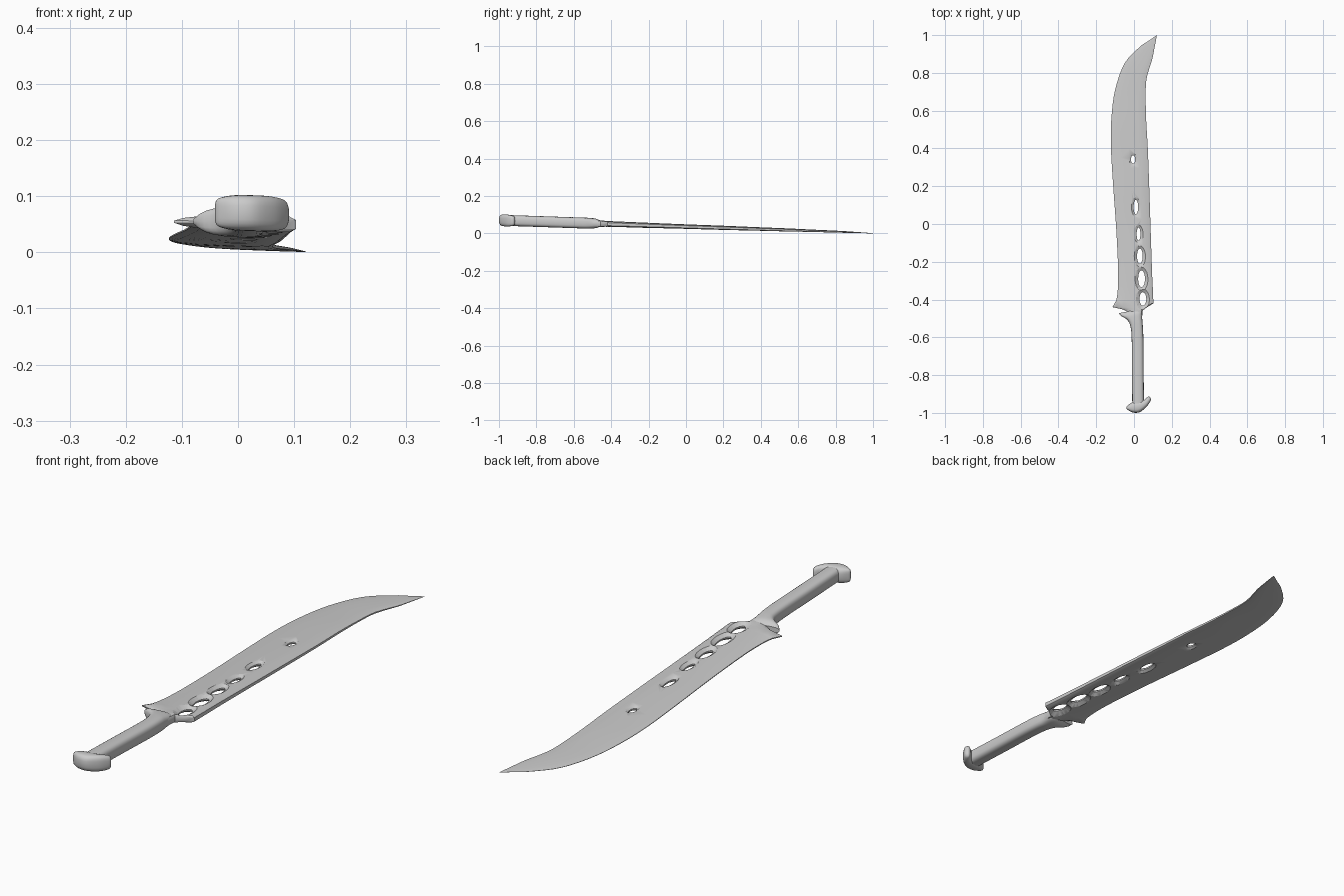
import bpy, bmesh, math

if "Cube" in bpy.data.objects:
    bpy.data.objects.remove(bpy.data.objects["Cube"], do_unlink=True)

steel = bpy.data.materials.new("grey steel")
steel.use_nodes = True
colour = (0.6, 0.6, 0.6, 1)
steel.diffuse_color = colour
steel.node_tree.nodes["Principled BSDF"].inputs["Base Color"].default_value = colour


def plane_z(x, y):
    """Height of the sword's slightly tilted centre plane."""
    return 0.034 * (1 - y) - 0.02 * (x - 0.12) + 0.001


def smooth_stations(st, steps=4):
    """Catmull-Rom interpolation of the stations."""
    out = []
    for i in range(len(st) - 1):
        quad = [st[max(i - 1, 0)], st[i], st[i + 1], st[min(i + 2, len(st) - 1)]]
        for k in range(steps):
            t = k / steps
            out.append(tuple(
                b + t / 2 * (c - a + t * (2 * a - 5 * b + 4 * c - d + t * (3 * (b - c) + d - a)))
                for a, b, c, d in zip(*quad)))
    return out + [st[-1]]


def make_object(name, rings):
    """Skin a list of closed rings of (x, y, offset) and cap both ends."""
    bm = bmesh.new()
    loops = [[bm.verts.new((x, y, plane_z(x, y) + w)) for x, y, w in r] for r in rings]
    n = len(loops[0])
    for a, b in zip(loops, loops[1:]):
        for i in range(n):
            j = (i + 1) % n
            bm.faces.new((a[i], a[j], b[j], b[i]))
    bm.faces.new(loops[0])
    bm.faces.new(loops[-1])
    bmesh.ops.recalc_face_normals(bm, faces=bm.faces)
    mesh = bpy.data.meshes.new(name)
    bm.to_mesh(mesh)
    bm.free()
    ob = bpy.data.objects.new(name, mesh)
    bpy.context.collection.objects.link(ob)
    mesh.materials.append(steel)
    return ob


def loft(name, stations, section):
    """Each station: left x, left y, right x, right y, half thickness."""
    return make_object(name, [
        [(lx + (rx - lx) * u, ly + (ry - ly) * u, h * w) for u, w in section]
        for lx, ly, rx, ry, h in stations])


def rounded_section(power, n=24):
    pts = []
    for i in range(n):
        c, s = math.cos(math.tau * i / n), math.sin(math.tau * i / n)
        pts.append((0.5 - 0.5 * math.copysign(abs(c) ** power, c),
                    math.copysign(abs(s) ** power, s)))
    return pts


def finish(ob, angle):
    bpy.ops.object.select_all(action='DESELECT')
    ob.select_set(True)
    bpy.context.view_layer.objects.active = ob
    for m in list(ob.modifiers):
        bpy.ops.object.modifier_apply(modifier=m.name)
    bpy.ops.object.shade_smooth_by_angle(angle=math.radians(angle))


# Blade: thin cutting edge on the left, blunt spine on the right
body = smooth_stations([
    (.119, .999, .121, .998, .0005), (.075, .968, .108, .93, .002),
    (.03, .937, .096, .87, .003), (-.05, .85, .066, .767, .005),
    (-.10, .71, .062, .66, .006), (-.12, .555, .065, .54, .008),
    (-.122, .40, .073, .40, .009), (-.109, .185, .081, .185, .011),
    (-.094, -.026, .088, -.026, .012), (-.084, -.24, .095, -.24, .014),
    (-.086, -.35, .1, -.35, .015), (-.094, -.405, .102, -.40, .0155)])
root = [(-.114, -.44, .103, -.42, .016), (-.06, -.452, .075, -.437, .017),
        (-.035, -.465, .045, -.458, .018), (-.03, -.52, .042, -.52, .018)]
upper = [(0, .12), (.08, .45), (.25, .75), (.5, .95), (.75, 1), (.95, .85), (1, .5)]
blade = loft("blade", body + root, upper + [(u, -w) for u, w in reversed(upper)])

# Row of oval holes with flared rims, cut along the spine
for x, y, rx, ry in [(-.005, .342, .011, .022), (.01, .09, .012, .038),
                     (.024, -.053, .010, .035), (.031, -.17, .015, .040),
                     (.04, -.29, .018, .045), (.047, -.397, .018, .036)]:
    rings = []
    for w, grow in [(-.03, .042), (-.003, 0), (.003, 0), (.03, .042)]:
        rings.append([(x + (rx + grow) * math.cos(a), y + (ry + grow) * math.sin(a), w)
                      for a in (math.tau * i / 20 for i in range(20))])
    cutter = make_object("hole_cutter", rings)
    cutter.hide_render = True
    cut = blade.modifiers.new("hole", 'BOOLEAN')
    cut.operation, cut.solver, cut.object = 'DIFFERENCE', 'EXACT', cutter
    finish(blade, 35)
    bpy.data.objects.remove(cutter, do_unlink=True)

# Handle grip with a hooked guard at the blade end
grip = smooth_stations([
    (-.08, -.472, .036, -.45, .012), (-.068, -.487, .042, -.47, .024),
    (-.035, -.508, .044, -.51, .028), (-.018, -.545, .047, -.545, .029),
    (-.012, -.62, .05, -.62, .029), (-.011, -.78, .051, -.78, .029),
    (-.009, -.96, .053, -.96, .029)])
finish(loft("handle", grip, rounded_section(.65)), 50)

# Crescent pommel sweeping across the end of the handle
pommel = smooth_stations([
    (-.041, -.971, -.040, -.977, .016), (-.036, -.964, -.033, -.984, .025),
    (-.012, -.945, -.005, -.998, .031), (.025, -.938, .03, -.996, .032),
    (.052, -.932, .066, -.968, .031), (.073, -.915, .087, -.938, .026),
    (.083, -.914, .091, -.926, .016)])
finish(loft("pommel", pommel, rounded_section(.7)), 60)
